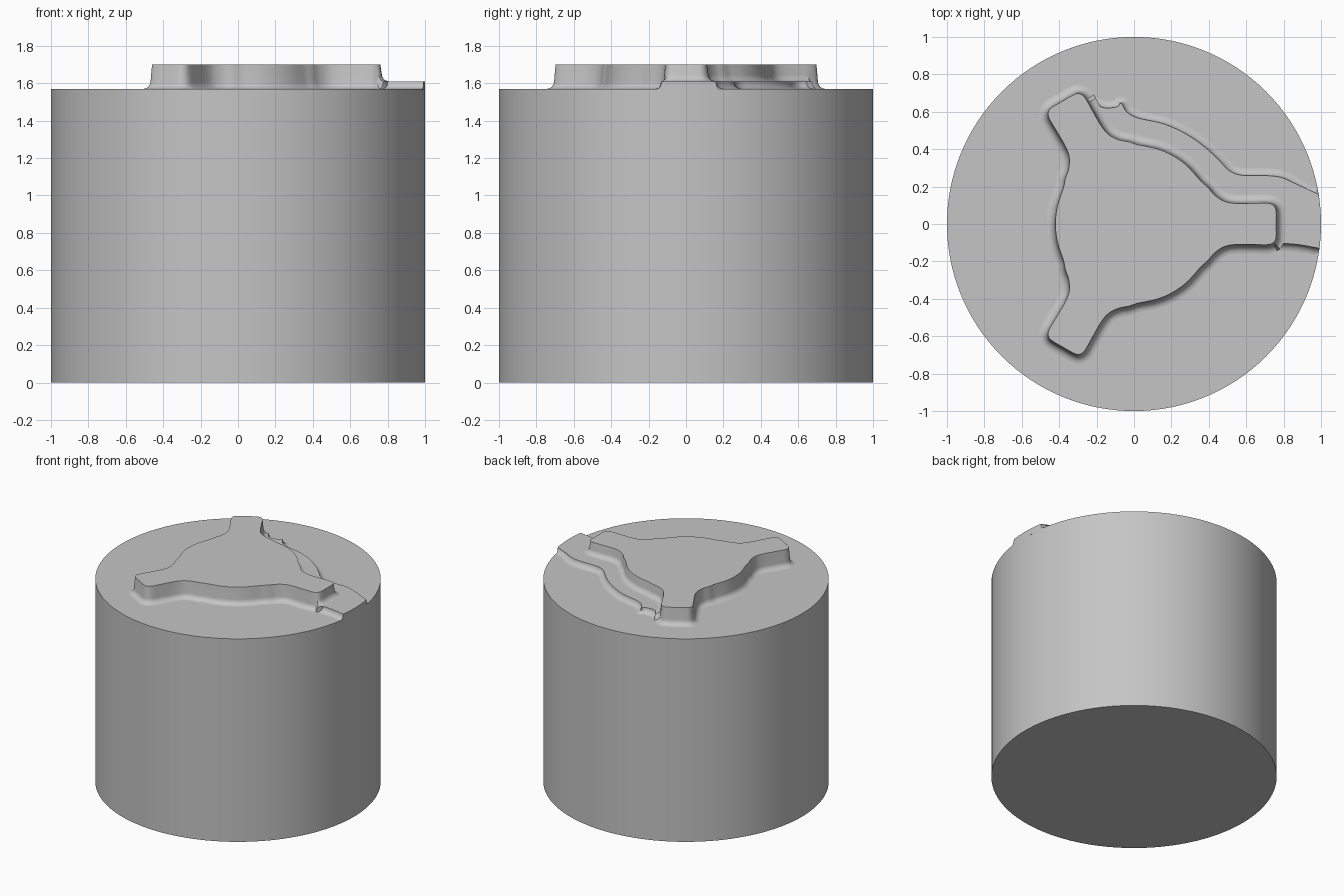
import bpy, bmesh, math
from mathutils import Vector, Matrix

cube = bpy.data.objects.get("Cube")
if cube:
    bpy.data.objects.remove(cube, do_unlink=True)

DECK, STEP, TOP = 1.57, 1.61, 1.70   # deck, terrace and boss heights
FILLET = 0.04

grey = bpy.data.materials.new("plain_grey")
grey.use_nodes = True
grey.diffuse_color = (0.56, 0.56, 0.56, 1)
grey.node_tree.nodes["Principled BSDF"].inputs["Base Color"].default_value = (0.56, 0.56, 0.56, 1)


def finish(obj):
    if not obj.data.materials:
        obj.data.materials.append(grey)
    bpy.ops.object.select_all(action='DESELECT')
    obj.select_set(True)
    bpy.context.view_layer.objects.active = obj
    bpy.ops.object.shade_smooth_by_angle(angle=math.radians(32))


def smooth_path(points, closed, steps=4):
    """Catmull-Rom curve through the points."""
    pts = [Vector(p) for p in points]
    n = len(pts)
    pick = (lambda i: pts[i % n]) if closed else (lambda i: pts[max(0, min(n - 1, i))])
    out = []
    for i in range(n if closed else n - 1):
        a, b, c, d = (pick(i + k) for k in (-1, 0, 1, 2))
        for s in range(steps):
            t = s / steps
            out.append(0.5 * (2 * b + (c - a) * t + (2 * a - 5 * b + 4 * c - d) * t ** 2
                              + (3 * b - a - 3 * c + d) * t ** 3))
    return out if closed else out + [pts[-1]]


def raised(name, outline, top, floor_at, draft):
    """Raised island with a concave fillet at its foot; outline runs anticlockwise."""
    bm = bmesh.new()
    n = len(outline)
    normals = []
    for i in range(n):
        d = (outline[(i + 1) % n] - outline[i - 1]).normalized()
        normals.append(Vector((d.y, -d.x)))

    def ring(spec):
        verts = []
        for p, nrm in zip(outline, normals):
            off, z = spec(floor_at(p))
            q = p + nrm * off
            if q.length > 1:
                q = q.normalized()
            verts.append(bm.verts.new((q.x, q.y, z)))
        return verts

    rings = [ring(lambda f: (draft + FILLET, DECK - 0.01))]
    for k in range(7):
        t = k / 6 * math.pi / 2
        rings.append(ring(lambda f: (draft + FILLET * (1 - math.sin(t)),
                                     f + FILLET * (1 - math.cos(t)))))
    if draft:
        rings.append(ring(lambda f: (0, top)))
    for lo, hi in zip(rings, rings[1:]):
        for i in range(n):
            j = (i + 1) % n
            bm.faces.new((lo[i], lo[j], hi[j], hi[i]))
    bm.faces.new(rings[-1])
    bm.faces.new(rings[0][::-1])
    # split the large concave caps cleanly
    bmesh.ops.triangulate(bm, faces=[f for f in bm.faces if len(f.verts) > 4])
    mesh = bpy.data.meshes.new(name)
    bm.to_mesh(mesh)
    bm.free()
    obj = bpy.data.objects.new(name, mesh)
    bpy.context.collection.objects.link(obj)
    finish(obj)


# Main cylinder
bpy.ops.mesh.primitive_cylinder_add(vertices=128, radius=1, depth=DECK, location=(0, 0, DECK / 2))
body = bpy.context.object
body.name = "cylinder_body"
finish(body)

# Three-armed boss: half an arm, mirrored and turned three times
half = [(0.76, 0), (0.76, 0.06), (0.752, 0.092), (0.72, 0.11), (0.64, 0.11), (0.54, 0.11),
        (0.48, 0.122), (0.43, 0.155), (0.395, 0.195), (0.358, 0.228)]
half += [(0.42 * math.cos(math.radians(a)), 0.42 * math.sin(math.radians(a))) for a in (39, 46, 53, 60)]
arm = [(x, -y) for x, y in half[-2:0:-1]] + half
outline = []
for turn in range(3):
    rot = Matrix.Rotation(turn * math.tau / 3, 2)
    outline += [rot @ Vector(p) for p in arm]


def boss_floor(p):
    angle = math.degrees(math.atan2(p.y, p.x))
    return STEP if -7.5 < angle < 111 else DECK


raised("three_arm_boss", smooth_path(outline, True), TOP, boss_floor, 0.008)

# Low terrace beside the boss, running out to the rim
lower_edge = smooth_path([(0.70, -0.09), (0.78, -0.102), (0.88, -0.11), (0.99, -0.13)], False)
rim = [Vector((math.cos(math.radians(a)), math.sin(math.radians(a)))) for a in range(-6, 9, 2)]
upper_edge = smooth_path([(0.985, 0.16), (0.93, 0.168), (0.87, 0.205), (0.80, 0.245), (0.72, 0.258),
                          (0.58, 0.26), (0.51, 0.285), (0.45, 0.345), (0.38, 0.41), (0.28, 0.48),
                          (0.16, 0.535), (0.02, 0.567), (-0.04, 0.60), (-0.068, 0.645),
                          (-0.09, 0.627), (-0.15, 0.62), (-0.20, 0.635), (-0.27, 0.67)], False)
inside = [Vector((-0.30, 0.58)), Vector((-0.1, 0.2)), Vector((0.3, -0.02))]
raised("side_terrace", lower_edge + rim + upper_edge + inside, STEP, lambda p: DECK, 0)
